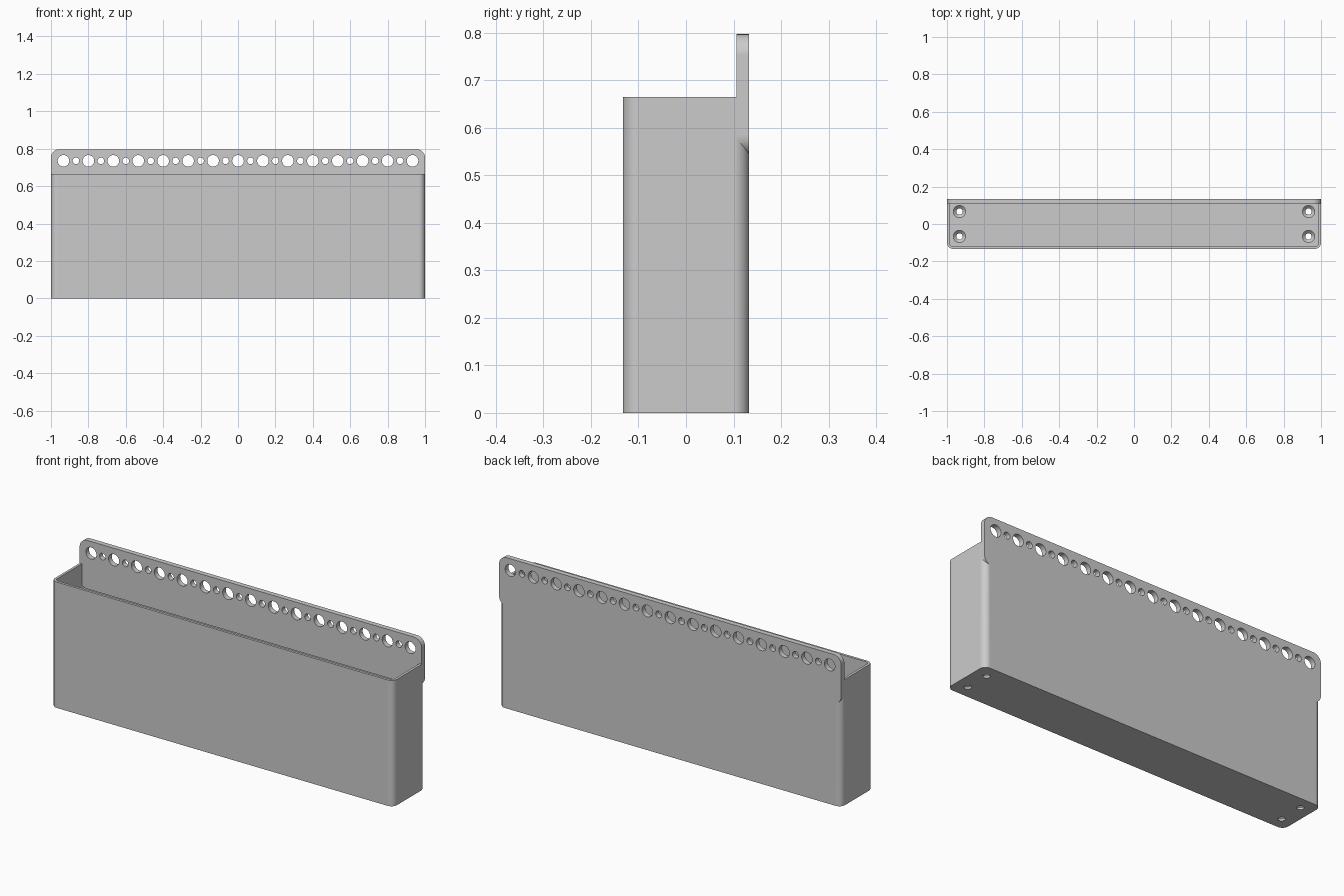
import bpy, bmesh
from math import sin, cos, pi, radians
from mathutils import Matrix

old = bpy.data.objects.get("Cube")
if old:
    bpy.data.objects.remove(old, do_unlink=True)

HALF_X, HALF_Y = 1.0, 0.133
BOX_TOP, PLATE_LOW, PLATE_TOP = 0.665, 0.54, 0.797
WALL, FLOOR, PLATE = 0.0133, 0.027, 0.027
HOLE_Z, PITCH = 0.735, 0.1333

grey = bpy.data.materials.new("plain grey")
grey.use_nodes = True
COLOUR = (0.6, 0.6, 0.6, 1)
grey.diffuse_color = COLOUR
grey.node_tree.nodes["Principled BSDF"].inputs["Base Color"].default_value = COLOUR


def make_object(name, bm):
    bmesh.ops.recalc_face_normals(bm, faces=bm.faces)
    mesh = bpy.data.meshes.new(name)
    bm.to_mesh(mesh)
    bm.free()
    mesh.materials.append(grey)
    ob = bpy.data.objects.new(name, mesh)
    bpy.context.collection.objects.link(ob)
    return ob


def rounded_rect(x0, x1, y0, y1, r, steps=8):
    """Outline of a rectangle with round corners."""
    corners = [(x1 - r, y1 - r), (x0 + r, y1 - r), (x0 + r, y0 + r), (x1 - r, y0 + r)]
    points = []
    for quarter, (cx, cy) in enumerate(corners):
        for i in range(steps + 1):
            a = (quarter + i / steps) * pi / 2
            points.append((cx + r * cos(a), cy + r * sin(a)))
    return points


def prism(name, outline, low, high, along_y=False):
    """Extrude an outline along z, or along y when it is drawn in x and z."""
    bm = bmesh.new()
    place = (lambda u, v, w: (u, w, v)) if along_y else (lambda u, v, w: (u, v, w))
    face = bm.faces.new([bm.verts.new(place(u, v, low)) for u, v in outline])
    shift = place(0, 0, high - low)
    new = bmesh.ops.extrude_face_region(bm, geom=[face])["geom"]
    bmesh.ops.translate(bm, vec=shift, verts=[v for v in new if isinstance(v, bmesh.types.BMVert)])
    return make_object(name, bm)


def combine(target, tool, operation):
    """Boolean the tool into the target, then discard the tool."""
    tool.hide_render = True
    mod = target.modifiers.new(operation, "BOOLEAN")
    mod.operation, mod.solver, mod.object = operation, "EXACT", tool
    bpy.context.view_layer.objects.active = target
    bpy.ops.object.modifier_apply(modifier=mod.name)
    bpy.data.objects.remove(tool, do_unlink=True)


def add_cone(bm, r1, r2, depth, matrix):
    bmesh.ops.create_cone(bm, cap_ends=True, segments=32, radius1=r1,
                          radius2=r2, depth=depth, matrix=matrix)


# open box with round upright corners
bin_body = prism("wall_bin", rounded_rect(-HALF_X, HALF_X, -HALF_Y, HALF_Y, 0.033), 0, BOX_TOP)
inner_x, inner_y = HALF_X - WALL, HALF_Y - WALL
cavity = prism("cavity_cutter", rounded_rect(-inner_x, inner_x, -inner_y, inner_y, 0.02), FLOOR, 1)
combine(bin_body, cavity, "DIFFERENCE")

# thicker mounting plate, standing above the back wall
plate = prism("mounting_plate", rounded_rect(-HALF_X, HALF_X, PLATE_LOW, PLATE_TOP, 0.045),
              HALF_Y - PLATE, HALF_Y, along_y=True)
combine(bin_body, plate, "UNION")

# row of alternating large and small holes through the plate
bm = bmesh.new()
for i in range(-14, 15):
    radius = 0.031 if i % 2 == 0 else 0.0175
    spot = Matrix.Translation((i * PITCH / 2, HALF_Y, HOLE_Z)) @ Matrix.Rotation(radians(90), 4, "X")
    add_cone(bm, radius, radius, 0.15, spot)
combine(bin_body, make_object("plate_hole_cutter", bm), "DIFFERENCE")

# countersunk screw holes in the floor: straight bores, then cones
bores, sinks = bmesh.new(), bmesh.new()
for sx in (-1, 1):
    for sy in (-1, 1):
        x, y = sx * 7 * PITCH, sy * PITCH / 2
        add_cone(bores, 0.017, 0.017, 0.2, Matrix.Translation((x, y, 0)))
        add_cone(sinks, 0.013, 0.037, 0.024, Matrix.Translation((x, y, FLOOR - 0.008)))
combine(bin_body, make_object("bore_cutter", bores), "DIFFERENCE")
combine(bin_body, make_object("countersink_cutter", sinks), "DIFFERENCE")

# smooth the round corners and holes, keep flat faces flat
bpy.ops.object.select_all(action="DESELECT")
bin_body.select_set(True)
bpy.context.view_layer.objects.active = bin_body
bpy.ops.object.shade_smooth_by_angle(angle=radians(30))
weighted = bin_body.modifiers.new("weighted_normals", "WEIGHTED_NORMAL")
weighted.keep_sharp = True
